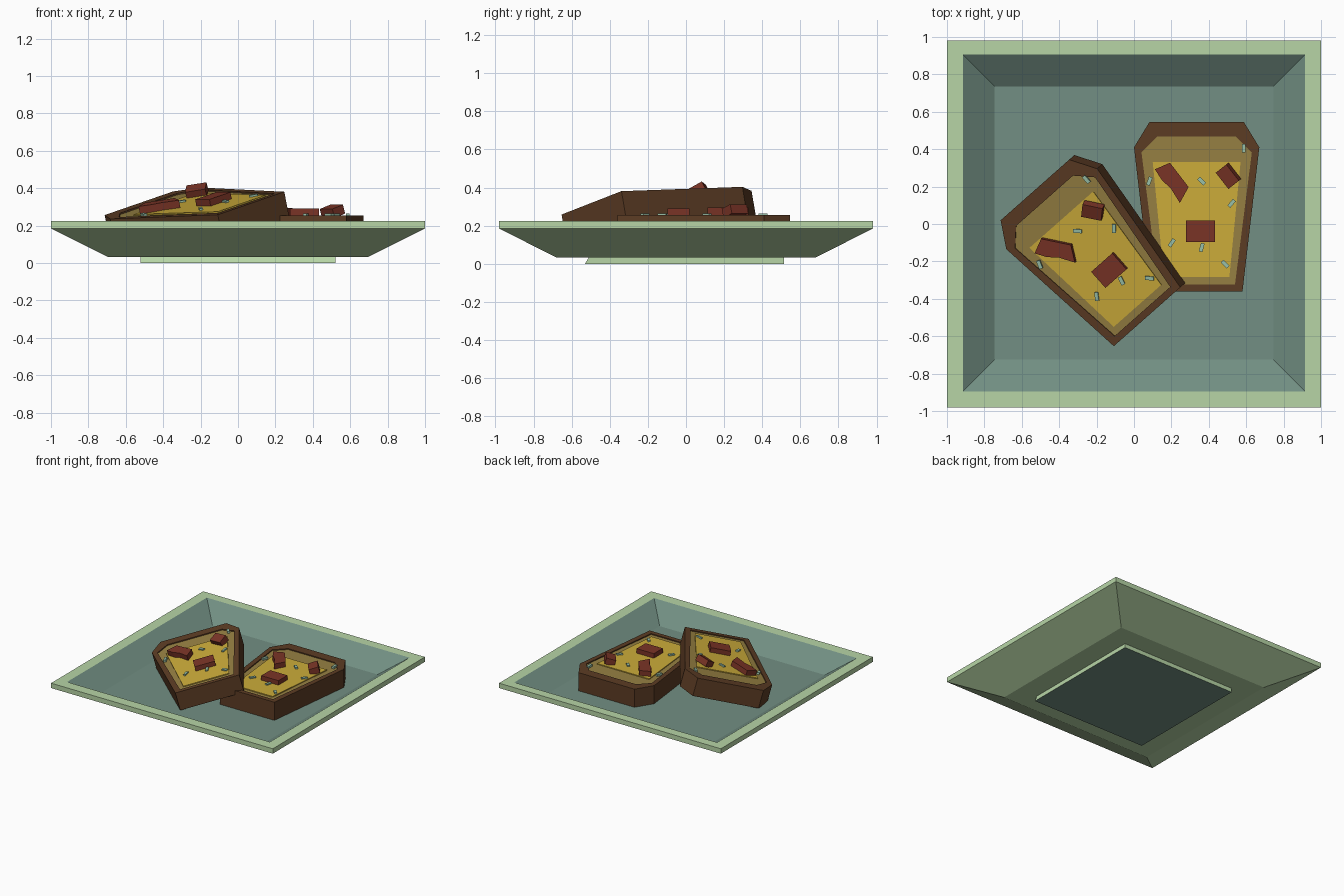
import bpy, bmesh, math
from mathutils import Matrix, Vector

if "Cube" in bpy.data.objects:
    bpy.data.objects.remove(bpy.data.objects["Cube"])


def material(name, r, g, b):
    m = bpy.data.materials.new(name)
    lin = [((c / 255 + 0.055) / 1.055) ** 2.4 for c in (r, g, b)]
    m.diffuse_color = (*lin, 1)
    m.use_nodes = True
    m.node_tree.nodes["Principled BSDF"].inputs["Base Color"].default_value = m.diffuse_color
    return m


GREEN = material("pale green glaze", 183, 213, 166)
TEAL = material("grey teal glaze", 114, 143, 131)
CRUST = material("brown crust", 92, 60, 36)
BREAD = material("toasted bread", 150, 128, 66)
CHEESE = material("yellow cheese", 204, 172, 58)
BACON = material("red brown bacon", 122, 52, 38)
HERB = material("pale herb", 152, 192, 168)


def loft(name, loops, mats, bands, world=Matrix()):
    """Skin a stack of loops; bands = material per bottom cap, each band, top cap."""
    bm = bmesh.new()
    rings = [[bm.verts.new(p) for p in loop] for loop in loops]
    bm.faces.new(rings[0][::-1]).material_index = bands[0]
    for a, b, mi in zip(rings, rings[1:], bands[1:]):
        for i in range(len(a)):
            j = (i + 1) % len(a)
            bm.faces.new((a[i], a[j], b[j], b[i])).material_index = mi
    bm.faces.new(rings[-1]).material_index = bands[-1]
    bmesh.ops.recalc_face_normals(bm, faces=bm.faces)
    me = bpy.data.meshes.new(name)
    bm.to_mesh(me)
    bm.free()
    for m in mats:
        me.materials.append(m)
    ob = bpy.data.objects.new(name, me)
    ob.matrix_world = world
    bpy.context.collection.objects.link(ob)
    return ob


def rect(x, y0, y1, z):
    return [(-x, y0, z), (x, y0, z), (x, y1, z), (-x, y1, z)]


def mirrored(half, z):
    """Closed loop from its right half, listed bottom to top."""
    return [(x, y, z) for x, y in half] + [(-x, y, z) for x, y in half[::-1]]


def prism(name, outline, z0, z1, mat, world):
    return loft(name, [[(x, y, z) for x, y in outline] for z in (z0, z1)],
                [mat], [0, 0, 0], world)


def block(name, sx, sy, z0, z1, mat, world):
    o = [(-sx / 2, -sy / 2), (sx / 2, -sy / 2), (sx / 2, sy / 2), (-sx / 2, sy / 2)]
    return prism(name, o, z0, z1, mat, world)


def rot(deg, axis):
    return Matrix.Rotation(math.radians(deg), 4, axis)


def at(x, y, z=0):
    return Matrix.Translation((x, y, z))


# Plate: sloped underside, rim, sunken dish
FLOOR = 0.107
loft("plate",
     [rect(0.695, -0.68, 0.68, 0.033), rect(1, -0.98, 0.98, 0.185),
      rect(1, -0.98, 0.98, 0.225), rect(0.915, -0.895, 0.905, 0.225),
      rect(0.745, -0.725, 0.735, FLOOR)],
     [GREEN, TEAL], [0, 0, 0, 0, 1, 1])

# Plate foot
loft("plate_foot", [rect(0.52, -0.53, 0.515, 0), rect(0.52, -0.51, 0.515, 0.034)],
     [GREEN, TEAL], [1, 0, 0])

THICK = 0.148
OUTER = [(0.245, -0.4525), (0.335, 0.3175), (0.2525, 0.4525)]
INNER = [(0.205, -0.415), (0.295, 0.29), (0.21, 0.375)]
MELT = [(0.175, -0.375), (0.235, 0.24)]
STRIP = [(-0.09, 0.02), (-0.043, 0.105), (-0.143, 0.235), (-0.223, 0.20),
         (-0.185, 0.14), (-0.14, 0.10)]
HERBS = [(-0.253, 0.137, 70), (0.027, 0.137, -45), (0.187, 0.018, 50),
         (0.252, 0.312, 90), (-0.133, -0.193, 55), (0.027, -0.218, 75),
         (0.152, -0.307, -45)]


def toast(side, world):
    # Bread slice with a raised crust; local z = 0 is the top of the crust
    loft(side + "_toast",
         [mirrored(OUTER, -THICK), mirrored(OUTER, 0),
          mirrored(INNER, 0), mirrored(INNER, -0.008)],
         [CRUST, BREAD], [0, 0, 0, 0, 1], world)
    # Melted cheese
    prism(side + "_cheese", [p[:2] for p in mirrored(MELT, 0)], -0.008, -0.001,
          CHEESE, world)
    # Bacon pieces
    block(side + "_bacon_slab", 0.155, 0.115, -0.001, 0.036, BACON,
          world @ at(0.02, -0.132))
    prism(side + "_bacon_strip", STRIP[::1], -0.002, 0.04, BACON, world)
    block(side + "_bacon_chunk", 0.11, 0.075, -0.025, 0.025, BACON,
          world @ at(0.17, 0.165, 0.022) @ rot(-52, 'Z') @ rot(18, 'X'))
    # Herb sprinkles
    for i, (x, y, a) in enumerate(HERBS):
        block(f"{side}_herb_{i + 1}", 0.046, 0.02, -0.008, 0.009, HERB,
              world @ at(x, y) @ rot(a, 'Z'))


# One slice lies flat, the other leans on it
toast("right", at(0.335, 0.0925, FLOOR + THICK))
toast("left", at(-0.23, -0.157, 0.32) @ rot(41.5, 'Z') @ rot(-14.5, 'Y'))
